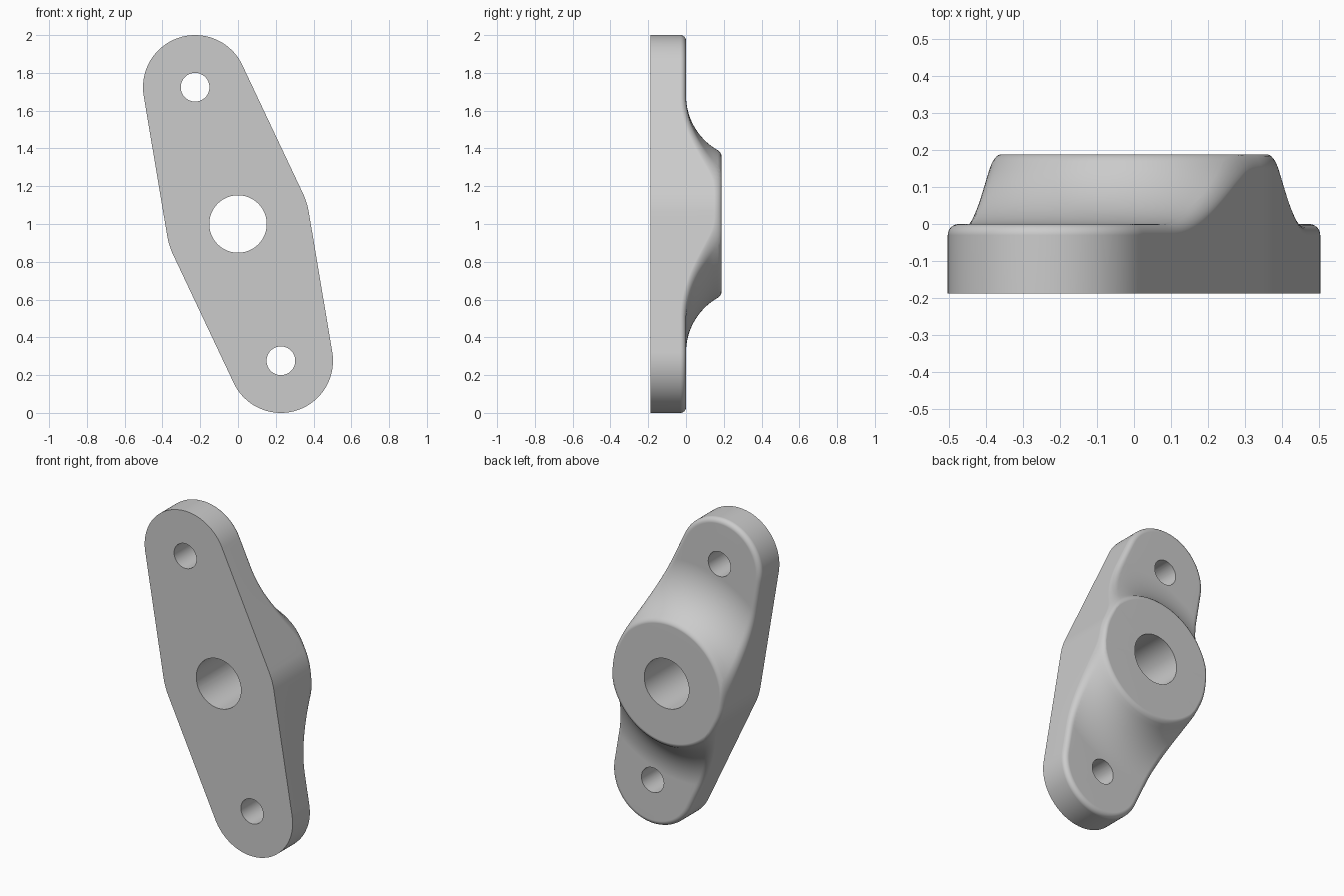
import bpy, bmesh
from math import sin, cos, acos, atan2, degrees, pi, sqrt, hypot
from mathutils import Vector

if "Cube" in bpy.data.objects:
    bpy.data.objects.remove(bpy.data.objects["Cube"], do_unlink=True)

CENTRE = Vector((0, 1))
ARM = Vector((0.227, -0.724))     # hub centre to lower lug centre
HUB_R, LUG_R = 0.38, 0.276
BORE_R, BOLT_R = 0.152, 0.076
HALF = 0.188                      # half of the full depth
FILLET_END = 0.68                 # where the hub fillet meets the flat lug
ROUND = 0.03                      # rounding of the outer back edge

grey = bpy.data.materials.new("plain_grey")
grey.use_nodes = True
grey.diffuse_color = (0.6, 0.6, 0.6, 1)
grey.node_tree.nodes["Principled BSDF"].inputs["Base Color"].default_value = (0.6, 0.6, 0.6, 1)

# Concave hub fillet: an arc tangent to the lug face
run = FILLET_END - HUB_R
FILLET_R = (run * run + HALF * HALF) / (2 * HALF)
RIM_IN, RIM_OUT = HUB_R - 0.02, HUB_R + 0.01


def fillet(r):
    return FILLET_R - sqrt(max(0, FILLET_R ** 2 - (FILLET_END - r) ** 2))


def height(r):
    """Back surface depth at a distance from the hub axis."""
    if r >= FILLET_END:
        return 0
    if r >= RIM_OUT:
        return fillet(r)
    if r <= RIM_IN:
        return HALF
    t = (r - RIM_IN) / (RIM_OUT - RIM_IN)
    return HALF - (HALF - fillet(RIM_OUT)) * t * t


def arc(centre, radius, start, end, steps):
    out = []
    for i in range(steps + 1):
        a = start + (end - start) * i / steps
        n = Vector((cos(a), sin(a)))
        out.append((centre + n * radius, n))
    return out


# Outline: tangent hull of the hub and two lugs, as (point, normal) pairs
down = atan2(ARM.y, ARM.x)
spread = acos((HUB_R - LUG_R) / ARM.length)
arcs = []
for turn, side in ((0, 1), (pi, -1)):
    arcs.append(arc(CENTRE + ARM * side, LUG_R, down + turn - spread, down + turn + spread, 48))
    arcs.append(arc(CENTRE, HUB_R, down + turn + spread, down + turn + pi - spread, 8))
outline = []
for i, part in enumerate(arcs):
    outline += part
    (p, n), (q, _) = part[-1], arcs[(i + 1) % len(arcs)][0]
    outline += [(p.lerp(q, k / 30), n) for k in range(1, 30)]

# Radii of the rings across the hub face, rim and fillet
radii = [BORE_R, RIM_IN]
radii += [RIM_IN + (RIM_OUT - RIM_IN) * i / 5 for i in range(1, 6)]
radii += [RIM_OUT + (FILLET_END - RIM_OUT) * i / 20 for i in range(1, 21)]

# Flange body: one strip of points per outline point
bm = bmesh.new()
strips = []
for p, n in outline:
    inner = p - n * ROUND - CENTRE
    reach = inner.length
    ray = inner / reach
    pts = [(CENTRE + ray * BORE_R, -HALF)]
    for r in radii + [reach]:
        r = min(r, reach)
        pts.append((CENTRE + ray * r, height(r)))
    for i in range(1, 7):
        a = pi / 2 * i / 6
        q = p - n * ROUND * (1 - sin(a))
        pts.append((q, height((q - CENTRE).length) - ROUND * (1 - cos(a))))
    pts.append((p, -HALF))
    strips.append([bm.verts.new((q.x, y, q.y)) for q, y in pts])
for i, strip in enumerate(strips):
    after = strips[(i + 1) % len(strips)]
    count = len(strip)
    for j in range(count):
        k = (j + 1) % count
        bm.faces.new((strip[j], strip[k], after[k], after[j]))
bmesh.ops.remove_doubles(bm, verts=bm.verts, dist=1e-5)
bmesh.ops.dissolve_degenerate(bm, edges=bm.edges, dist=1e-5)
bmesh.ops.recalc_face_normals(bm, faces=bm.faces)
mesh = bpy.data.meshes.new("flange_body")
bm.to_mesh(mesh)
bm.free()
mesh.materials.append(grey)
body = bpy.data.objects.new("flange_body", mesh)
bpy.context.collection.objects.link(body)

# Bolt holes through both lugs
for side in (1, -1):
    c = CENTRE + ARM * side
    bpy.ops.mesh.primitive_cylinder_add(vertices=64, radius=BOLT_R, depth=1,
                                        location=(c.x, 0, c.y), rotation=(pi / 2, 0, 0))
    cutter = bpy.context.object
    cutter.name = "bolt_hole_cutter"
    cutter.data.materials.append(grey)
    cut = body.modifiers.new("bolt_hole", "BOOLEAN")
    cut.operation, cut.solver, cut.object = "DIFFERENCE", "EXACT", cutter
    bpy.ops.object.select_all(action="DESELECT")
    body.select_set(True)
    bpy.context.view_layer.objects.active = body
    bpy.ops.object.modifier_apply(modifier=cut.name)
    bpy.data.objects.remove(cutter, do_unlink=True)

# Smooth shading with crisp machined edges
bpy.ops.object.shade_smooth_by_angle(angle=35 * pi / 180)
weighted = body.modifiers.new("weighted_normals", "WEIGHTED_NORMAL")
weighted.keep_sharp = True
